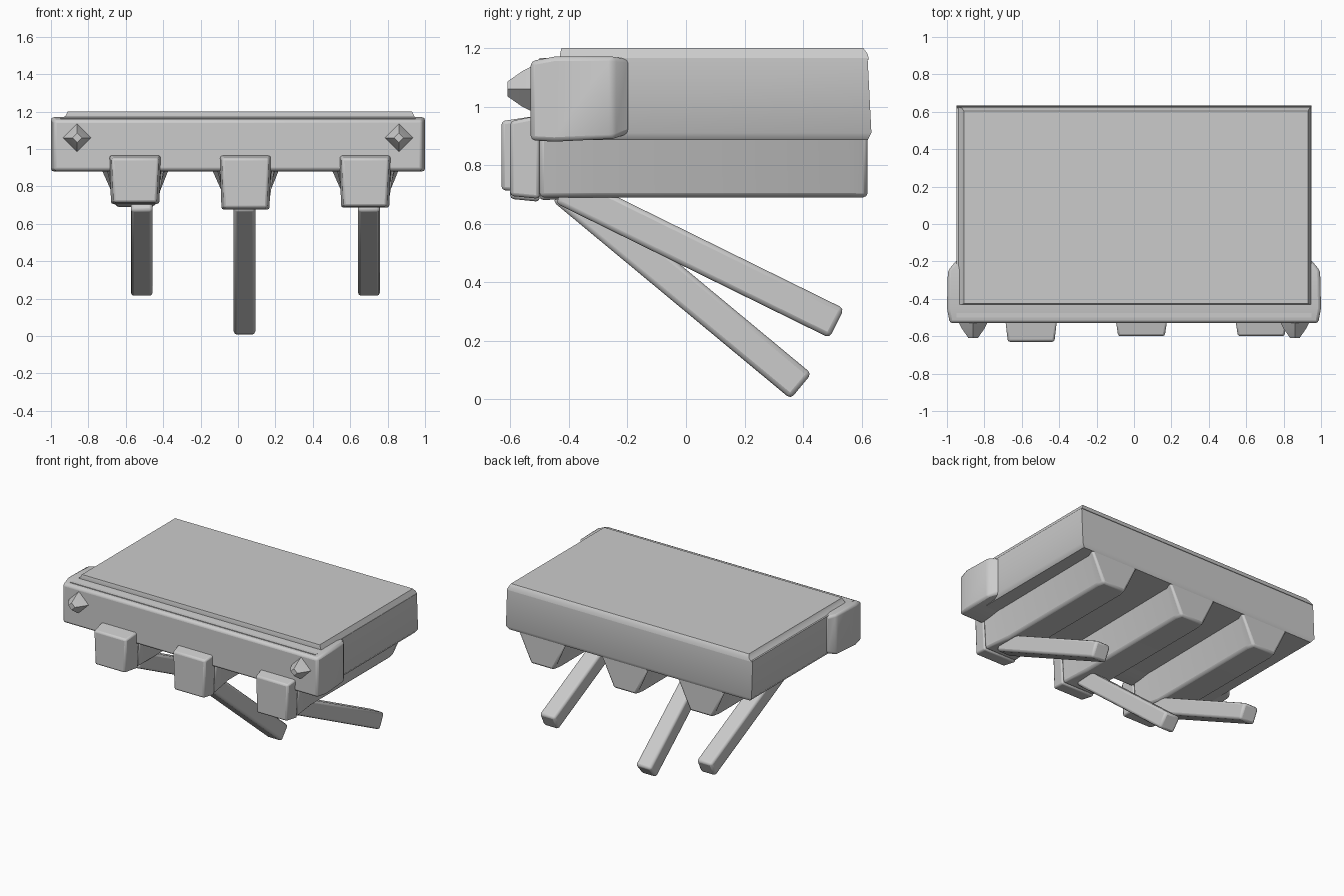
import bpy, bmesh
from mathutils import Vector

cube = bpy.data.objects.get("Cube")
if cube:
    bpy.data.objects.remove(cube, do_unlink=True)

grey = bpy.data.materials.new("plain grey")
grey.use_nodes = True
grey.diffuse_color = (0.6, 0.6, 0.6, 1)
grey.node_tree.nodes["Principled BSDF"].inputs["Base Color"].default_value = (0.6, 0.6, 0.6, 1)


def loft(name, rings, bevel=0.0):
    """Skin matching rings of points, cap both ends and soften the edges."""
    bm = bmesh.new()
    loops = [[bm.verts.new(p) for p in ring] for ring in rings]
    n = len(loops[0])
    for a, b in zip(loops, loops[1:]):
        for i in range(n):
            j = (i + 1) % n
            bm.faces.new((a[i], a[j], b[j], b[i]))
    bm.faces.new(loops[0])
    bm.faces.new(loops[-1])
    bmesh.ops.recalc_face_normals(bm, faces=bm.faces[:])
    mesh = bpy.data.meshes.new(name)
    bm.to_mesh(mesh)
    bm.free()
    mesh.materials.append(grey)
    obj = bpy.data.objects.new(name, mesh)
    bpy.context.collection.objects.link(obj)
    if bevel:
        mod = obj.modifiers.new("soft edges", 'BEVEL')
        mod.width, mod.segments = bevel, 2
    bpy.ops.object.select_all(action='DESELECT')
    obj.select_set(True)
    bpy.context.view_layer.objects.active = obj
    bpy.ops.object.shade_smooth_by_angle(angle=0.7)
    return obj


def rect(x0, x1, y0, y1, z):
    return [(x0, y0, z), (x1, y0, z), (x1, y1, z), (x0, y1, z)]


def section(cx, y, top, bottom, z1, z0):
    """Trapezoid cross-section facing along y."""
    return [(cx - bottom, y, z0), (cx + bottom, y, z0), (cx + top, y, z1), (cx - top, y, z1)]


# Main slab and its thin top plate
loft("slab", [rect(-0.93, 0.93, -0.48, 0.62, 0.885),
              rect(-0.95, 0.95, -0.5, 0.633, 0.91),
              rect(-0.95, 0.95, -0.5, 0.62, 1.165)])
loft("top_plate", [rect(-0.945, 0.95, -0.43, 0.625, 1.16),
                   rect(-0.92, 0.94, -0.43, 0.62, 1.18),
                   rect(-0.91, 0.93, -0.425, 0.605, 1.2)])

# Thick front bar with tapering shoulders
loft("front_bar", [section(0, -0.53, 0.985, 0.985, 1.155, 0.885),
                   section(0, -0.45, 1.0, 1.0, 1.17, 0.88),
                   section(0, -0.25, 0.995, 0.995, 1.17, 0.89),
                   section(0, -0.19, 0.945, 0.945, 1.16, 0.91)], 0.015)

# Small pointed knobs on the front corners
for side, label in ((1, "left"), (-1, "right")):
    loft(label + "_knob", [
        [(side * 0.86 + dx * r, y, 1.06 + dz * r) for dx, dz in ((-1, 0), (0, -1), (1, 0), (0, 1))]
        for y, r in ((-0.5, 0.09), (-0.56, 0.06), (-0.61, 0.025))])

# Rail, front block and slanted leg: centre x, block front y and base z, leg x, leg foot
supports = (("right", -0.55, -0.63, 0.71, -0.515, 0.515, 0.26),
            ("middle", 0.04, -0.6, 0.68, 0.035, 0.393, 0.045),
            ("left", 0.68, -0.6, 0.69, 0.70, 0.515, 0.26))
for label, cx, front, base, leg_x, foot_y, foot_z in supports:
    loft(label + "_rail", [section(cx, -0.5, 0.14, 0.125, 0.92, base),
                           section(cx, -0.3, 0.16, 0.1, 0.92, 0.69),
                           section(cx, 0.56, 0.17, 0.1, 0.92, 0.69),
                           section(cx, 0.62, 0.2, 0.085, 0.92, 0.69)], 0.015)
    loft(label + "_block", [section(cx, front, 0.125, 0.115, 0.95, base + 0.005),
                            section(cx, -0.5, 0.14, 0.13, 0.97, base - 0.005)], 0.012)
    foot = Vector((leg_x, foot_y, foot_z))
    head = Vector((leg_x, -0.42, 0.72))
    across = Vector((0.058, 0, 0))
    up = (foot - head).normalized().cross(Vector((1, 0, 0))) * 0.056
    loft(label + "_leg", [[p - across - up, p + across - up, p + across + up, p - across + up]
                          for p in (head, foot)], 0.016)
